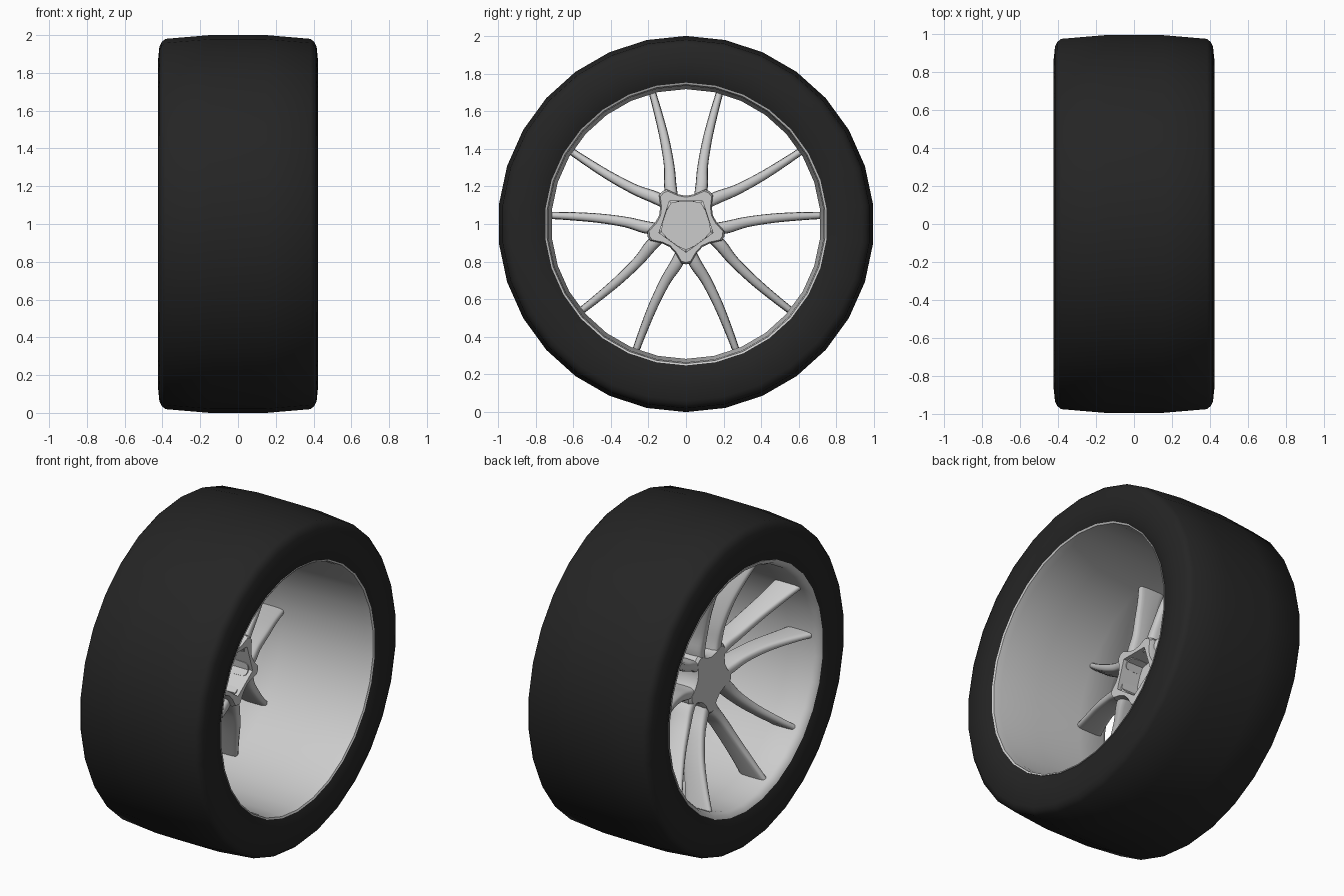
import bpy, bmesh
from math import sin, cos, radians, pi

if "Cube" in bpy.data.objects:
    bpy.data.objects.remove(bpy.data.objects["Cube"])

SEG = 30


def material(name, v):
    m = bpy.data.materials.new(name)
    m.diffuse_color = (v, v, v, 1)
    m.use_nodes = True
    m.node_tree.nodes["Principled BSDF"].inputs["Base Color"].default_value = m.diffuse_color
    return m


def loft(name, rings, closed=False, mat=None, angle=35):
    """Skin a list of equal-length point rings; cap the ends unless closed."""
    bm = bmesh.new()
    vr = [[bm.verts.new(p) for p in r] for r in rings]
    n = len(vr[0])
    pairs = list(zip(vr, vr[1:])) + ([(vr[-1], vr[0])] if closed else [])
    for a, b in pairs:
        for i in range(n):
            j = (i + 1) % n
            bm.faces.new((a[i], a[j], b[j], b[i]))
    if not closed:
        bm.faces.new(vr[0])
        bm.faces.new(vr[-1])
    bmesh.ops.recalc_face_normals(bm, faces=bm.faces)
    me = bpy.data.meshes.new(name)
    bm.to_mesh(me)
    bm.free()
    ob = bpy.data.objects.new(name, me)
    bpy.context.collection.objects.link(ob)
    if mat:
        me.materials.append(mat)
    bpy.ops.object.select_all(action='DESELECT')
    ob.select_set(True)
    bpy.context.view_layer.objects.active = ob
    bpy.ops.object.shade_smooth_by_angle(angle=radians(angle))
    return ob


def polar(x, r, deg):
    return (x, r * cos(radians(deg)), 1 + r * sin(radians(deg)))


def lathe(name, profile, **kw):
    """Spin a closed (x, radius) profile around the axle."""
    rings = [[polar(x, r, 90 + 360 * k / SEG) for k in range(SEG)] for x, r in profile]
    return loft(name, rings, closed=True, **kw)


# Tyre: half profile mirrored across the middle
half = [(0.15, 1.0), (0.385, 0.98), (0.405, 0.962), (0.416, 0.94), (0.424, 0.86),
        (0.424, 0.80), (0.405, 0.752), (0.38, 0.75)]
lathe("tyre", half + [(-x, r) for x, r in reversed(half)],
      mat=material("rubber", 0.018), angle=50)

# Rim barrel, flaring towards both lips
lathe("rim_barrel", [(0.41, 0.752), (0.405, 0.742), (0.36, 0.735), (0.1, 0.727), (-0.2, 0.717),
                     (-0.37, 0.717), (-0.40, 0.732), (-0.41, 0.752)], angle=50)

# Hub: five-cornered block with a pentagonal recess in the back
CORNERS = [270 + 72 * k for k in range(5)]
STAR = [(-36, 0.150), (-20, 0.165), (-7, 0.21), (0, 0.215), (7, 0.21), (20, 0.165)]


def star(x, s=1.0):
    return [polar(x, r * s, c + a) for c in CORNERS for a, r in STAR]


def pentagon(x, apothem):
    return [polar(x, apothem / cos(radians(36 - abs(a))), c + a) for c in CORNERS for a, r in STAR]


loft("hub", [star(-0.175, 0.93), star(-0.16), star(-0.02), star(0.0, 0.95),
             pentagon(0.0, 0.122), pentagon(-0.13, 0.12)])

# Spokes: stations of radial, sideways, width, outer x, inner x
STATIONS = [(0.13, 0.012, 0.060, -0.172, -0.020),
            (0.21, 0.050, 0.066, -0.178, -0.035),
            (0.30, 0.108, 0.056, -0.200, -0.070),
            (0.43, 0.172, 0.050, -0.245, -0.110),
            (0.56, 0.225, 0.044, -0.305, -0.155),
            (0.676, 0.268, 0.038, -0.366, -0.190)]


def smooth_path(pts, steps=4):
    """Catmull-Rom interpolation of the stations."""
    p = [pts[0]] + pts + [pts[-1]]
    out = []
    for i in range(1, len(p) - 2):
        for k in range(steps):
            t = k / steps
            out.append([0.5 * (2 * b + (c - a) * t + (2 * a - 5 * b + 4 * c - d) * t * t
                               + (3 * b - a - 3 * c + d) * t ** 3)
                        for a, b, c, d in zip(*p[i - 1:i + 3])])
    return out + [list(pts[-1])]


def spoke(name, corner, side):
    path = smooth_path(STATIONS)
    ca, sa = cos(radians(corner)), sin(radians(corner))
    rings = []
    for i, (u, v, w, x0, x1) in enumerate(path):
        a, b = path[max(i - 1, 0)], path[min(i + 1, len(path) - 1)]
        du, dv = b[0] - a[0], b[1] - a[1]
        ln = (du * du + dv * dv) ** 0.5
        ring = []
        for k in range(16):
            t = 2 * pi * k / 16
            c, s = cos(t), sin(t)
            # squarish rounded section
            c = abs(c) ** 0.55 * (1 if c > 0 else -1)
            s = abs(s) ** 0.55 * (1 if s > 0 else -1)
            uu = u - dv / ln * c * w / 2
            vv = (v + du / ln * c * w / 2) * side
            x = (x0 + x1) / 2 + s * (x1 - x0) / 2
            ring.append((x, uu * ca - vv * sa, 1 + uu * sa + vv * ca))
        rings.append(ring)
    loft(name, rings, angle=50)


for n, c in enumerate(CORNERS):
    for side in (-1, 1):
        spoke(f"spoke_{n + 1}_{'a' if side < 0 else 'b'}", c, side)
